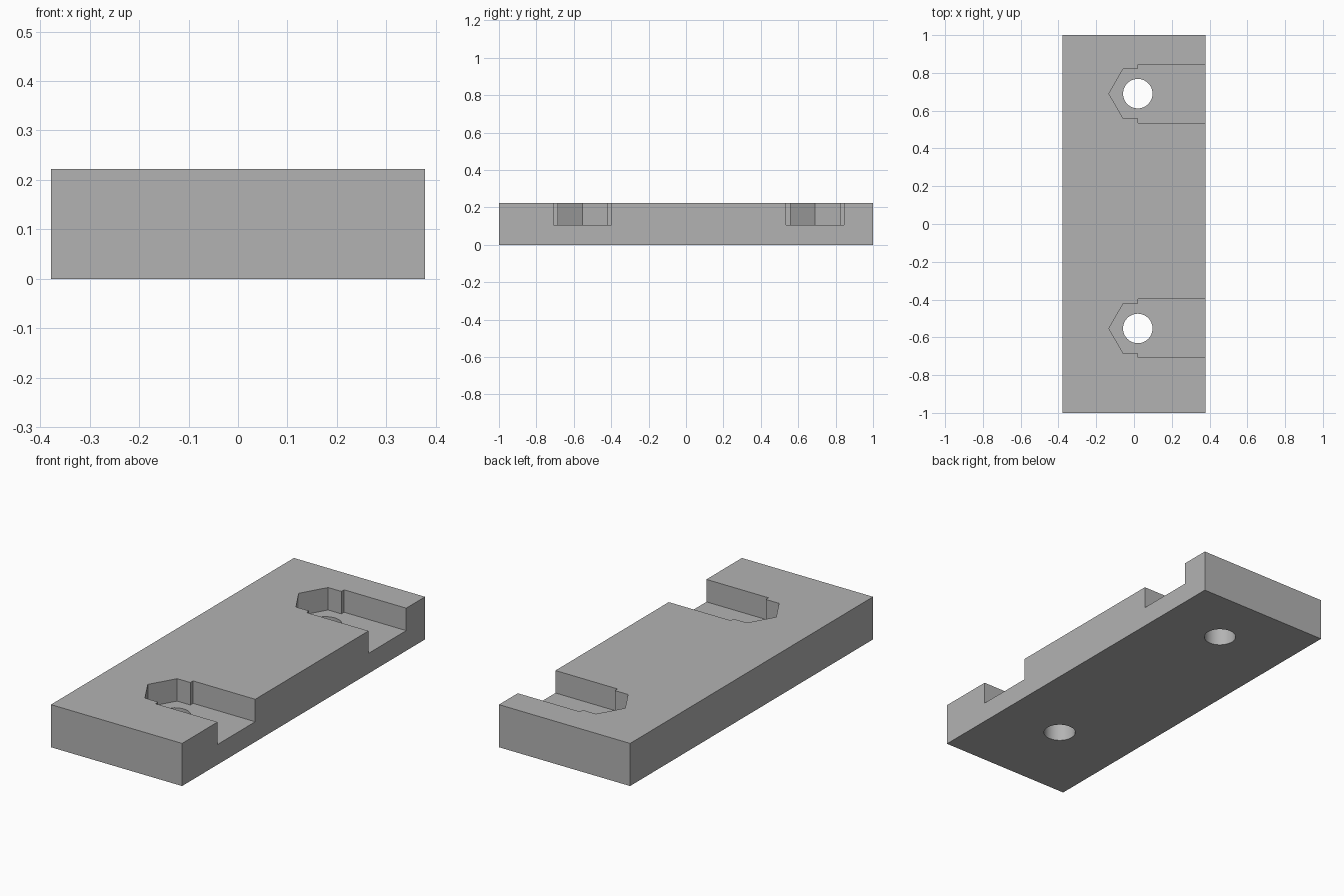
import bpy
import math

cube = bpy.data.objects.get("Cube")
if cube:
    bpy.data.objects.remove(cube, do_unlink=True)

HALF_WIDTH, HEIGHT, FLOOR = 0.378, 0.222, 0.105
HOLE_X, HOLE_RADIUS = 0.02, 0.078
HEX_RADIUS, SLOT_HALF = 0.153, 0.155
HOLE_YS = (-0.553, 0.69)

grey = bpy.data.materials.new("plain grey")
grey.use_nodes = True
grey.diffuse_color = (0.45, 0.45, 0.45, 1)
grey.node_tree.nodes["Principled BSDF"].inputs["Base Color"].default_value = grey.diffuse_color


def prism(name, outline, z0, z1):
    """Upright solid from a counter-clockwise outline."""
    n = len(outline)
    verts = [(x, y, z) for z in (z0, z1) for x, y in outline]
    faces = [list(range(n))[::-1], list(range(n, 2 * n))]
    faces += [(i, (i + 1) % n, n + (i + 1) % n, n + i) for i in range(n)]
    mesh = bpy.data.meshes.new(name)
    mesh.from_pydata(verts, [], faces)
    mesh.materials.append(grey)
    obj = bpy.data.objects.new(name, mesh)
    bpy.context.collection.objects.link(obj)
    return obj


def cut(target, cutter):
    """Subtract the cutter, then discard it."""
    bpy.context.view_layer.objects.active = target
    mod = target.modifiers.new("cut", "BOOLEAN")
    mod.operation = "DIFFERENCE"
    mod.solver = "EXACT"
    mod.object = cutter
    bpy.ops.object.modifier_apply(modifier=mod.name)
    bpy.data.objects.remove(cutter, do_unlink=True)


# Rectangular plate
plate = prism("mounting_plate", [(-HALF_WIDTH, -1), (HALF_WIDTH, -1),
                                 (HALF_WIDTH, 1), (-HALF_WIDTH, 1)], 0, HEIGHT)

for y in HOLE_YS:
    # Half hexagon nut seat opening into a wider slot through the left side
    hex_x = HOLE_X - HEX_RADIUS / 2
    hex_y = HEX_RADIUS * math.sin(math.pi / 3)
    side = [(HOLE_X - HEX_RADIUS, 0), (hex_x, -hex_y), (HOLE_X, -hex_y),
            (HOLE_X, -SLOT_HALF), (HALF_WIDTH + 0.1, -SLOT_HALF)]
    outline = side + [(px, -py) for px, py in side[:0:-1]]
    cut(plate, prism("nut_slot_cutter", [(px, y + py) for px, py in outline],
                     FLOOR, HEIGHT + 0.1))

    # Round bolt hole
    angles = [math.tau * i / 64 for i in range(64)]
    circle = [(HOLE_X + HOLE_RADIUS * math.cos(a), y + HOLE_RADIUS * math.sin(a))
              for a in angles]
    cut(plate, prism("bolt_hole_cutter", circle, -0.1, HEIGHT + 0.1))

# Smooth hole walls, crisp edges elsewhere
bpy.ops.object.select_all(action="DESELECT")
plate.select_set(True)
bpy.context.view_layer.objects.active = plate
bpy.ops.object.shade_smooth_by_angle(angle=math.radians(30))
